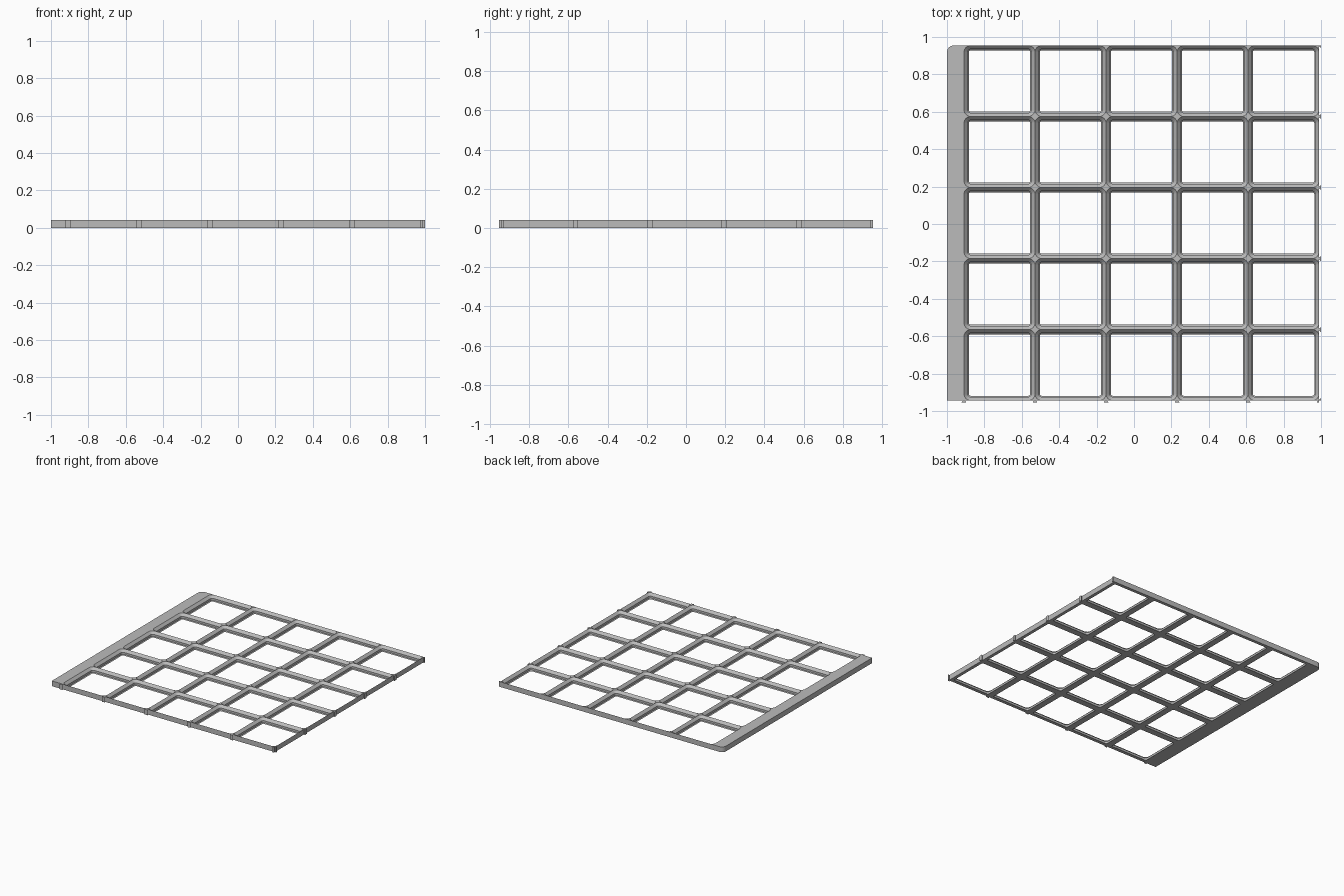
import bpy, bmesh, math

if "Cube" in bpy.data.objects:
    bpy.data.objects.remove(bpy.data.objects["Cube"])

P = 0.3797              # cell pitch
H = 0.042               # plate height
TAB = 0.011             # connector length
N = 5
X0, Y0 = -0.909, -0.944   # front left corner of the cell grid
X1, Y1 = X0 + N * P, Y0 + N * P

grey = bpy.data.materials.new("grey plastic")
grey.diffuse_color = (0.5, 0.5, 0.5, 1)
grey.use_nodes = True
grey.node_tree.nodes["Principled BSDF"].inputs["Base Color"].default_value = grey.diffuse_color


def finish(name, bm):
    bmesh.ops.remove_doubles(bm, verts=bm.verts, dist=1e-5)
    bmesh.ops.dissolve_degenerate(bm, edges=bm.edges, dist=1e-5)
    bmesh.ops.recalc_face_normals(bm, faces=bm.faces)
    me = bpy.data.meshes.new(name)
    bm.to_mesh(me)
    bm.free()
    me.materials.append(grey)
    ob = bpy.data.objects.new(name, me)
    bpy.context.collection.objects.link(ob)
    bpy.ops.object.select_all(action='DESELECT')
    ob.select_set(True)
    bpy.context.view_layer.objects.active = ob
    bpy.ops.object.shade_smooth_by_angle(angle=math.radians(30))
    return ob


def ring(cx, cy, inset, r, z, seg=6):
    """Rounded square loop; r = 0 gives a sharp square with the same count."""
    a = P / 2 - inset - r
    pts = []
    for q, (sx, sy) in enumerate(((1, 1), (-1, 1), (-1, -1), (1, -1))):
        for k in range(seg + 1):
            t = math.pi / 2 * (q + k / seg)
            pts.append((cx + sx * a + r * math.cos(t), cy + sy * a + r * math.sin(t), z))
    return pts


def prism(bm, outline):
    lo = [bm.verts.new((x, y, 0)) for x, y in outline]
    hi = [bm.verts.new((x, y, H)) for x, y in outline]
    bm.faces.new(lo[::-1])
    bm.faces.new(hi)
    n = len(lo)
    for i in range(n):
        bm.faces.new((lo[i], lo[(i + 1) % n], hi[(i + 1) % n], hi[i]))


# grid of stepped sockets: (inset, corner radius, height) from underside to rim
profile = [(0, 0, 0), (0.0257, 0.0104, 0), (0.0194, 0.0167, 0.0063),
           (0.0194, 0.0167, 0.0226), (0, 0.0361, H), (0, 0, H)]
bm = bmesh.new()
for i in range(N):
    for j in range(N):
        cx, cy = X0 + (i + 0.5) * P, Y0 + (j + 0.5) * P
        loops = [[bm.verts.new(p) for p in ring(cx, cy, *s)] for s in profile]
        n = len(loops[0])
        for a, b in zip(loops, loops[1:]):
            for k in range(n):
                m = (k + 1) % n
                bm.faces.new((a[k], a[m], b[m], b[k]))
# outer walls on the front, right and back edges
bmesh.ops.remove_doubles(bm, verts=bm.verts, dist=1e-5)
for ax, lim in ((1, Y0), (1, Y1), (0, X1)):
    o = 1 - ax
    start = (X0, Y0)[o]
    for k in range(N):
        quad = []
        for d, z in ((0, 0), (1, 0), (1, H), (0, H)):
            c = [0, 0, z]
            c[ax], c[o] = lim, start + (k + d) * P
            quad.append(bm.verts.new(c))
        bm.faces.new(quad)
finish("socket_grid", bm)

# solid strip along the left edge, with one rounded back corner
R = 0.036
bm = bmesh.new()
arc = [(-1 + R - R * math.sin(t), Y1 - R + R * math.cos(t))
       for t in (math.pi / 2 * k / 8 for k in range(9))]
prism(bm, [(-1, Y0), (X0, Y0), (X0, Y1)] + arc)
finish("side_strip", bm)

# dovetail connectors on the front and right edges, halved at plate corners
NECK, WIDE = 0.005, 0.0135
bm = bmesh.new()
for k in range(N + 1):
    lo, hi = (0 if k == 0 else 1), (0 if k == N else 1)
    x, y = X0 + k * P, Y0 + k * P
    prism(bm, [(x - NECK, Y0), (x - WIDE, Y0 - TAB), (x + hi * WIDE, Y0 - TAB), (x + hi * NECK, Y0)])
    prism(bm, [(X1, y - lo * NECK), (X1 + TAB, y - lo * WIDE),
               (X1 + TAB, y + hi * WIDE), (X1, y + hi * NECK)])
finish("dovetail_connectors", bm)
